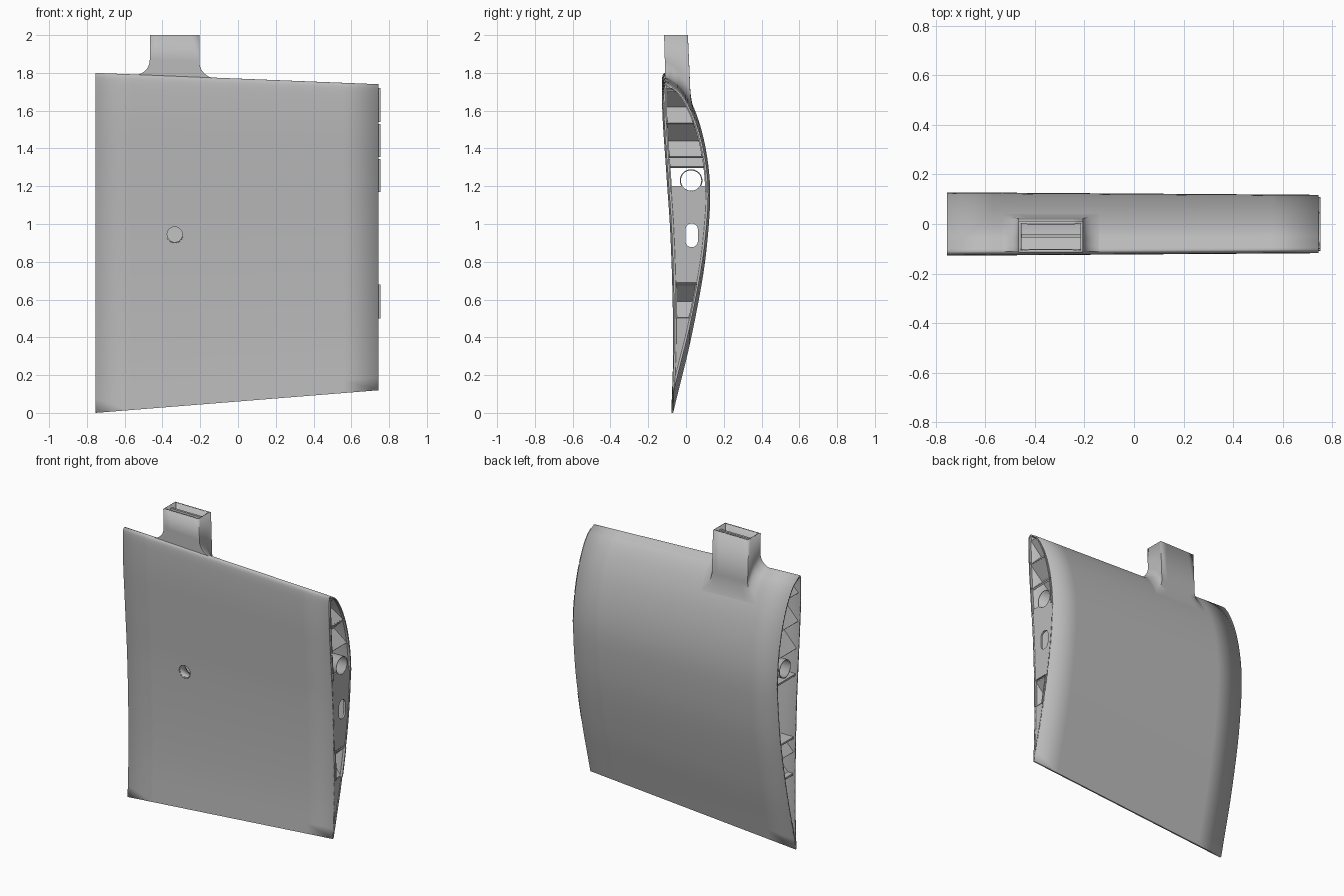
import bpy, bmesh, math

if "Cube" in bpy.data.objects:
    bpy.data.objects.remove(bpy.data.objects["Cube"], do_unlink=True)

grey = bpy.data.materials.new("plain_grey")
grey.use_nodes = True
colour = (0.5, 0.5, 0.5, 1)
grey.diffuse_color = colour
grey.node_tree.nodes["Principled BSDF"].inputs["Base Color"].default_value = colour

X0, X1, CHORD, WALL = -0.755, 0.745, 1.8, 0.012
# Section curves: (root of chord fraction from the nose, y)
BACK = [(0, -.112), (.09, -.083), (.15, -.045), (.28, .022), (.40, .078), (.516, .117),
        (.61, .128), (.72, .109), (.80, .077), (.894, .02), (.957, -.031), (1, -.068)]
FRONT = [(0, -.112), (.1, -.125), (.236, -.128), (.39, -.122), (.56, -.102),
         (.68, -.084), (.816, -.071), (.92, -.069), (1, -.078)]


def curve(pts, s):
    """Smooth interpolation through the points."""
    s = min(max(s, 0), 1)
    i = next((k for k in range(len(pts) - 1) if s <= pts[k + 1][0]), len(pts) - 2)
    slope = lambda a, b: (pts[b][1] - pts[a][1]) / (pts[b][0] - pts[a][0])
    last = len(pts) - 1
    m0, m1 = slope(max(i - 1, 0), i + 1), slope(i, min(i + 2, last))
    h = pts[i + 1][0] - pts[i][0]
    t = (s - pts[i][0]) / h
    return ((2*t**3 - 3*t**2 + 1) * pts[i][1] + (t**3 - 2*t**2 + t) * h * m0
            + (3*t**2 - 2*t**3) * pts[i + 1][1] + (t**3 - t**2) * h * m1)


def station(x):
    """Nose height, chord scale and thickness scale at x."""
    t = (x - X0) / (X1 - X0)
    return 1.8 - .06 * t, 1 - .1 * t, 1 - .08 * t


def skin_point(x, s, side):
    nose, k, ky = station(x)
    return (x, curve(side, s) * ky, nose - CHORD * s * s * k)


def inner_span(x, z):
    nose, k, ky = station(x)
    s = math.sqrt(min(max((nose - z) / (CHORD * k), 0), 1))
    a, b = curve(FRONT, s) * ky + WALL * .7, curve(BACK, s) * ky - WALL * .7
    return (a, b) if a < b else ((a + b) / 2 - .001, (a + b) / 2 + .001)


def skin_top(x, y):
    nose, k, ky = station(x)
    lo, hi = 0, .55
    for _ in range(30):
        mid = (lo + hi) / 2
        lo, hi = (mid, hi) if curve(BACK, mid) * ky < y else (lo, mid)
    return nose - CHORD * lo * lo * k


def finish(name, bm, smooth=None):
    bmesh.ops.recalc_face_normals(bm, faces=bm.faces)
    mesh = bpy.data.meshes.new(name)
    bm.to_mesh(mesh)
    bm.free()
    ob = bpy.data.objects.new(name, mesh)
    bpy.context.collection.objects.link(ob)
    mesh.materials.append(grey)
    if smooth:
        bpy.ops.object.select_all(action='DESELECT')
        ob.select_set(True)
        bpy.context.view_layer.objects.active = ob
        bpy.ops.object.shade_smooth_by_angle(angle=math.radians(smooth))
    return ob


def bridge(bm, rings, closed=True):
    rows = [[bm.verts.new(p) for p in r] for r in rings]
    n = len(rows[0])
    for a, b in zip(rows, rows[1:]):
        for i in range(n if closed else n - 1):
            j = (i + 1) % n
            bm.faces.new((a[i], a[j], b[j], b[i]))
    return rows


def plate(bm, path, span=inner_span, thick=WALL):
    """A web following a straight x-z path and reaching between the skins."""
    (xa, za), (xb, zb) = path[0], path[-1]
    ln = math.hypot(xb - xa, zb - za)
    nx, nz = -(zb - za) / ln * thick / 2, (xb - xa) / ln * thick / 2
    rings = []
    for x, z in path:
        a, b = span(x, z)
        rings.append([(x + nx, a, z + nz), (x + nx, b, z + nz),
                      (x - nx, b, z - nz), (x - nx, a, z - nz)])
    rows = bridge(bm, rings)
    bm.faces.new(rows[0])
    bm.faces.new(rows[-1])


def line(a, b, n=12):
    return [(a[0] + (b[0] - a[0]) * i / n, a[1] + (b[1] - a[1]) * i / n) for i in range(n + 1)]


def prism(name, outline, offset):
    bm = bmesh.new()
    rows = bridge(bm, [outline, [tuple(p[i] + offset[i] for i in range(3)) for p in outline]])
    bm.faces.new(rows[0])
    bm.faces.new(rows[1])
    ob = finish(name, bm)
    ob.hide_render = True
    ob.hide_set(True)
    return ob


def cut(ob, cutter):
    mod = ob.modifiers.new("cut", 'BOOLEAN')
    mod.operation, mod.solver, mod.object = 'DIFFERENCE', 'EXACT', cutter


def hollow(ob, thick=WALL):
    mod = ob.modifiers.new("wall", 'SOLIDIFY')
    mod.thickness, mod.offset = thick, -1


def circle(r, n=32):
    return [(r * math.cos(2 * math.pi * i / n), r * math.sin(2 * math.pi * i / n)) for i in range(n)]


# Wing skin, open at both ends
bm = bmesh.new()
N = 48
rings = []
for i in range(9):
    x = X0 + (X1 - X0) * i / 8
    rings.append([skin_point(x, j / N, BACK) for j in range(N, -1, -1)]
                 + [skin_point(x, j / N, FRONT) for j in range(1, N + 1)])
bridge(bm, rings)
skin = finish("wing_skin", bm, 40)
hollow(skin)

# Round port in the front skin, with its sleeve
PX, PZ, PR = -.335, .945, .04
cut(skin, prism("port_cutter", [(PX + a, -.2, PZ + b) for a, b in circle(PR)], (0, .19, 0)))
bm = bmesh.new()
bridge(bm, [[(PX + a, y, PZ + b) for a, b in circle(PR)] for y in (-.01, -.08)])
hollow(finish("port_sleeve", bm, 40), -.006)

# Neck with a fillet that follows the skin
bm = bmesh.new()
R, LEFT, RIGHT, Y0, Y1 = .085, -.467, -.205, -.112, .022


def neck_ring(d, y_front, y_back, height):
    xa, xb, yb = LEFT - d, RIGHT + d, y_back + .3 * d
    xs = [xa + (xb - xa) * i / 6 for i in range(7)]
    ys = [y_front + (yb - y_front) * i / 12 for i in range(13)]
    flat = ([(x, y_front) for x in xs] + [(xb, y) for y in ys[1:]]
            + [(x, yb) for x in xs[-2::-1]] + [(xa, y) for y in ys[-2:0:-1]])
    return [(x, y, height(x, y)) for x, y in flat]


rings = [neck_ring(0, -.116, .01, lambda x, y: 2)]
for i in range(11):
    d = R * (1 - math.cos(math.pi / 2 * i / 10))
    h = R - math.sqrt(max(R * R - (R - d) ** 2, 0))
    rings.append(neck_ring(d, Y0, Y1, lambda x, y: skin_top(x, y) + h - .003))
bridge(bm, rings)
hollow(finish("neck", bm, 40))

# Divider inside the neck
bm = bmesh.new()
plate(bm, line((LEFT + .006, 1.96), (RIGHT - .006, 1.96), 1), lambda x, z: (-.055, -.04), .05)
finish("neck_divider", bm)

# Crossed diagonal webs in the upper and lower bays
bm = bmesh.new()
for low, high in ((1.30, 1.76), (.5, .72)):
    for k in range(-4, 14):
        for sign in (1, -1):
            base = (1.53 if low > 1 else .5) + .18 * k
            path = []
            for i in range(61):
                z = low + (high - low) * i / 60
                x = X1 - .01 - (z - base) if sign > 0 else X1 - .01 - (base - z)
                if X0 + .01 <= x <= X1 - .008 and z < station(x)[0] - .02:
                    path.append((x, z))
            if len(path) > 8:
                plate(bm, path[::6] + [path[-1]] if (len(path) - 1) % 6 else path[::6])
finish("diagonal_webs", bm)

# Lengthwise spars
bm = bmesh.new()
for z in (1.15, .74, .5):
    plate(bm, line((X0 + .01, z), (X1 - .008, z)))
finish("lengthwise_spars", bm)

# End ribs, the upper one with a rounded slot
XR = X1 - .008
bm = bmesh.new()
plate(bm, line((XR, .69), (XR, 1.2)))
upper_rib = finish("middle_end_rib", bm)
slot = [(XR - .05, .03 + .033 * math.cos(a), .94 + .033 * math.sin(a) + (.03 if a < math.pi else -.03))
        for a in [math.pi * (i + .5) / 12 for i in range(24)]]
cut(upper_rib, prism("slot_cutter", slot, (.1, 0, 0)))
bm = bmesh.new()
plate(bm, line((XR, .15), (XR, .5)))
finish("lower_end_rib", bm)

# Thin joining lips just inside the skin at the open bays
bm = bmesh.new()
for lo, hi in ((1.17, 1.345), (1.355, 1.53), (1.54, 1.72), (.5, .68)):
    for edge in (lambda a, b: (a, a + .008), lambda a, b: (b - .008, b)):
        plate(bm, line((X1 + .001, lo), (X1 + .001, hi), 8),
              lambda x, z: edge(*inner_span(x, z)), .016)
finish("joining_lips", bm)

# Tube running the length of the wing
bm = bmesh.new()
bridge(bm, [[(x, .027 + a, 1.23 + b) for a, b in circle(.06)] for x in (X0 + .01, X1 - .003)])
hollow(finish("spar_tube", bm, 40), .006)
cut(upper_rib, prism("tube_cutter", [(XR - .05, .027 + a, 1.23 + b) for a, b in circle(.058)], (.1, 0, 0)))
